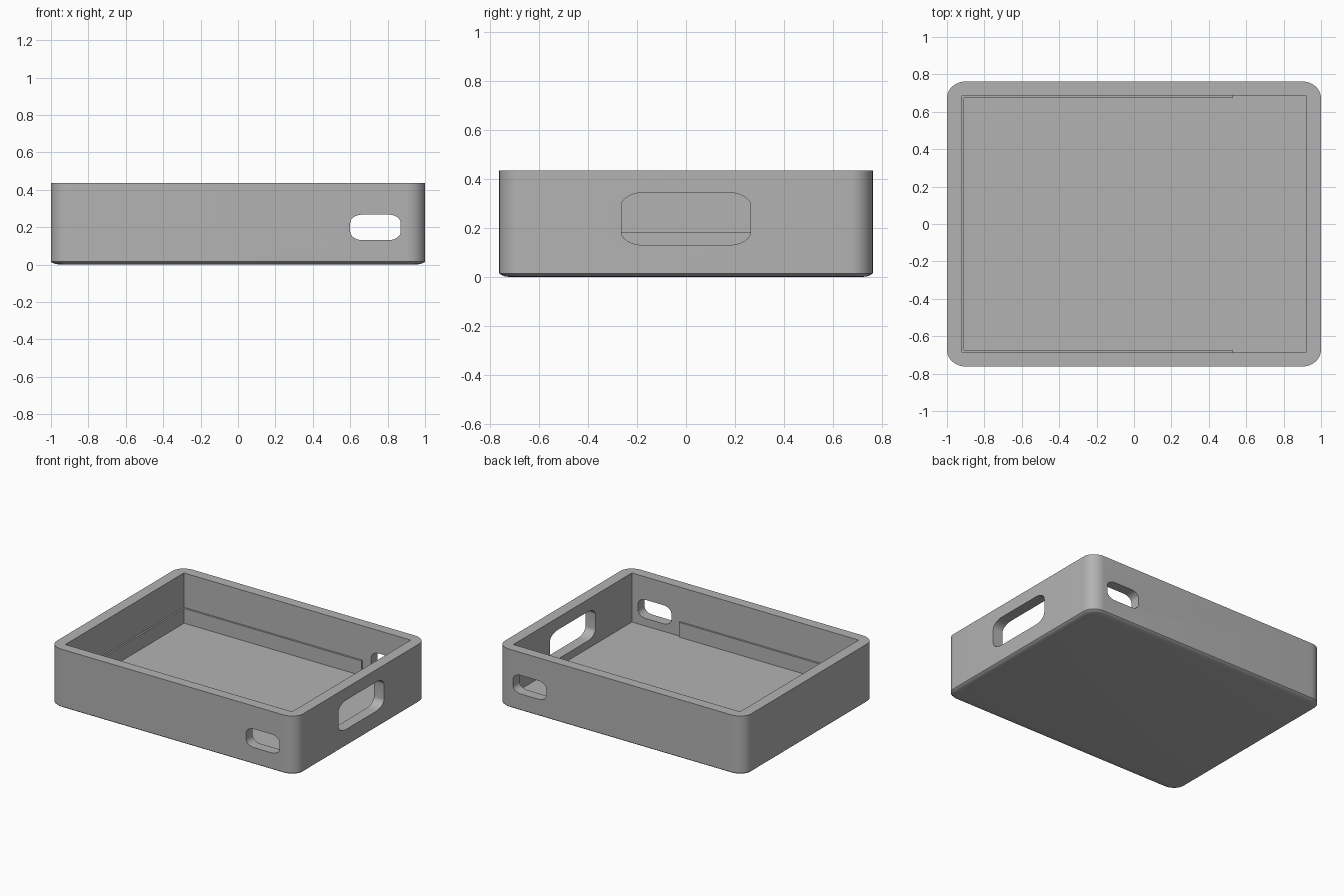
import bpy, bmesh, math
from mathutils import Matrix

if "Cube" in bpy.data.objects:
    bpy.data.objects.remove(bpy.data.objects["Cube"])

HX, HY, H = 1.0, 0.762, 0.435        # outer half sizes and height
CX, CY, FLOOR = 0.92, 0.687, 0.075   # cavity half sizes and floor level

grey = bpy.data.materials.new("plain grey")
grey.use_nodes = True
colour = (0.45, 0.45, 0.45, 1)
grey.diffuse_color = colour
grey.node_tree.nodes["Principled BSDF"].inputs["Base Color"].default_value = colour


def outline(a, b, ra, rb, steps=10):
    """Rounded rectangle with half sizes a, b and elliptical corners ra, rb."""
    pts = []
    for quarter, (sx, sy) in enumerate([(1, 1), (-1, 1), (-1, -1), (1, -1)]):
        for i in range(steps + 1):
            t = math.pi / 2 * (quarter + i / steps)
            pts.append((sx * (a - ra) + ra * math.cos(t), sy * (b - rb) + rb * math.sin(t)))
    return pts


def loft(name, layers, matrix=Matrix()):
    """Closed solid through (outline, height) layers."""
    bm = bmesh.new()
    rings = [[bm.verts.new((x, y, z)) for x, y in pts] for pts, z in layers]
    n = len(rings[0])
    for low, high in zip(rings, rings[1:]):
        for i in range(n):
            j = (i + 1) % n
            bm.faces.new((low[i], low[j], high[j], high[i]))
    bm.faces.new(rings[0][::-1])
    bm.faces.new(rings[-1])
    bm.transform(matrix)
    bmesh.ops.recalc_face_normals(bm, faces=bm.faces)
    mesh = bpy.data.meshes.new(name)
    bm.to_mesh(mesh)
    bm.free()
    mesh.materials.append(grey)
    obj = bpy.data.objects.new(name, mesh)
    bpy.context.collection.objects.link(obj)
    return obj


def activate(obj):
    bpy.ops.object.select_all(action='DESELECT')
    obj.select_set(True)
    bpy.context.view_layer.objects.active = obj


def cut(target, cutter):
    cutter.hide_render = True
    mod = target.modifiers.new("cut", 'BOOLEAN')
    mod.operation, mod.solver, mod.object = 'DIFFERENCE', 'EXACT', cutter
    activate(target)
    bpy.ops.object.modifier_apply(modifier=mod.name)
    bpy.data.objects.remove(cutter)


def rectangle(a, b):
    return [(a, b), (-a, b), (-a, -b), (a, -b)]


# Tray body with rounded corners and a shallow rounded bottom edge
layers = []
for inset, z in [(0.05, 0), (0.025, 0.003), (0.008, 0.009), (0, 0.016), (0, H)]:
    layers.append((outline(HX - inset, HY - inset, 0.1 - inset, 0.09 - inset), z))
tray = loft("tray_body", layers)

# Open cavity
cut(tray, loft("cavity_cutter", [(rectangle(CX, CY), FLOOR), (rectangle(CX, CY), H + 0.1)]))

# Small slots through the front and back walls
slot = outline(0.135, 0.068, 0.065, 0.045)
upright = Matrix.Rotation(math.pi / 2, 4, 'X')
cut(tray, loft("slot_cutter", [(slot, -1), (slot, 1)],
               Matrix.Translation((0.735, 0, 0.199)) @ upright))

# Large slot through one end wall
slot = outline(0.264, 0.107, 0.09, 0.055)
sideways = Matrix.Rotation(math.pi / 2, 4, 'Z') @ upright
cut(tray, loft("end_slot_cutter", [(slot, -0.3), (slot, 0.3)],
               Matrix.Translation((1, 0, 0.238)) @ sideways))

activate(tray)
bpy.ops.object.shade_smooth_by_angle(angle=math.radians(35))

# Thin ledge running around three inner walls
half = [(0.53, CY + 0.01), (0.53, CY - 0.014), (-CX + 0.012, CY - 0.014)]
inner = half + [(x, -y) for x, y in reversed(half)]
ledge = inner + [(-CX - 0.01, -CY - 0.01), (-CX - 0.01, CY + 0.01)]
loft("inner_ledge", [(ledge, FLOOR - 0.01), (ledge, 0.183)])
